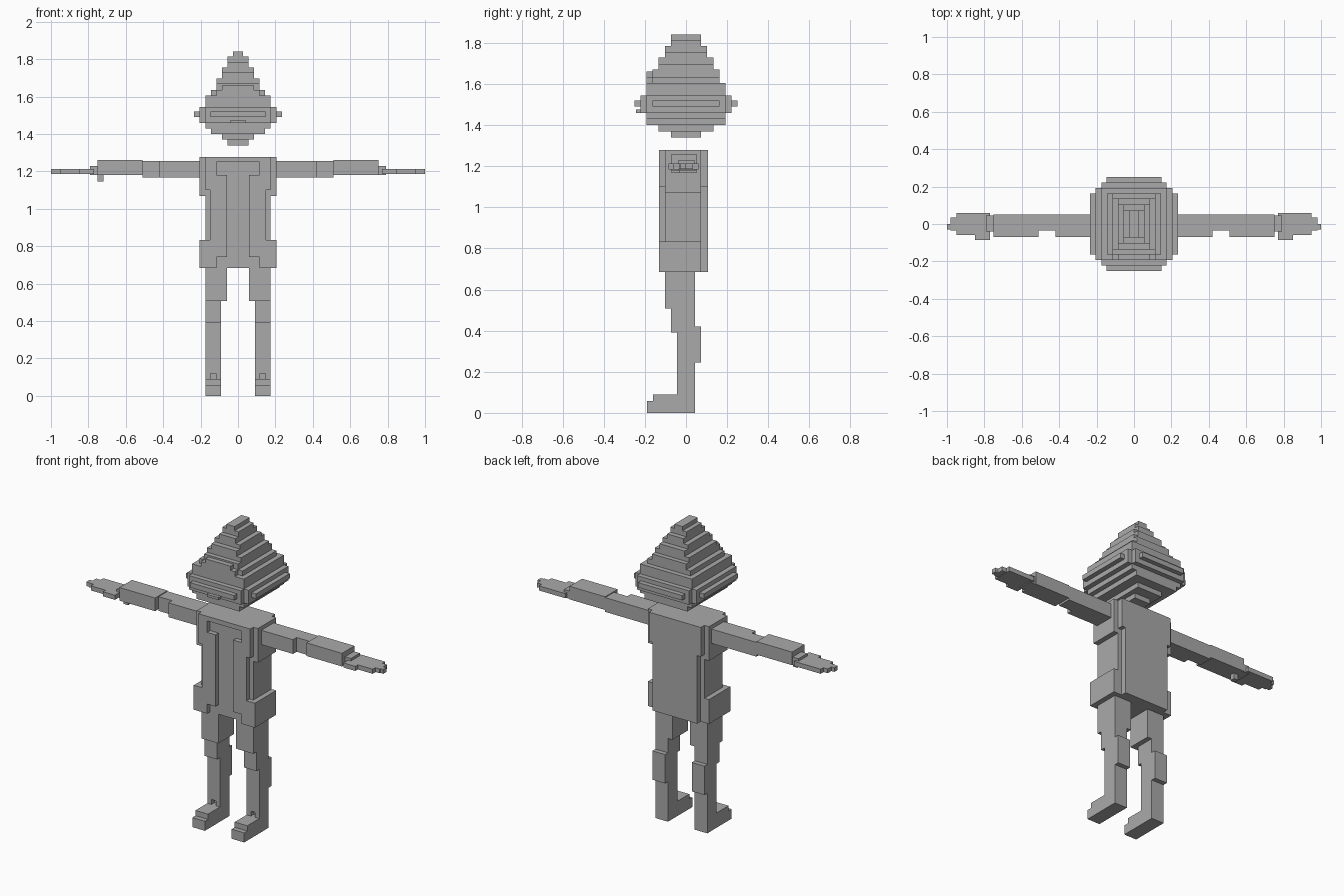
import bpy, bmesh

grey = bpy.data.materials.new("plain grey")
grey.diffuse_color = (0.4, 0.4, 0.4, 1)


def blocks(name, boxes, mirror=False):
    """One object from boxes given as (x0, x1, y0, y1, z0, z1), optionally repeated on the other side."""
    bm = bmesh.new()
    for x0, x1, y0, y1, z0, z1 in boxes:
        for s in ((1, -1) if mirror else (1,)):
            a, b = sorted((x0 * s, x1 * s))
            cube = bmesh.ops.create_cube(bm, size=1)
            for v in cube["verts"]:
                v.co = (a if v.co.x < 0 else b, y0 if v.co.y < 0 else y1, z0 if v.co.z < 0 else z1)
    mesh = bpy.data.meshes.new(name)
    bm.to_mesh(mesh)
    bm.free()
    mesh.materials.append(grey)
    obj = bpy.data.objects.new(name, mesh)
    bpy.context.collection.objects.link(obj)
    return obj


def layer(hx, hy, z0, z1):
    return (-hx, hx, -hy, hy, z0, z1)


# Stepped head, from chin to pointed crown
blocks("head", [
    layer(.055, .073, 1.34, 1.37),
    layer(.085, .135, 1.37, 1.40),
    layer(.145, .193, 1.40, 1.43),
    layer(.175, .193, 1.43, 1.46),
    layer(.206, .193, 1.46, 1.545),
    layer(.175, .222, 1.46, 1.545),
    layer(.175, .193, 1.545, 1.605),
    layer(.145, .163, 1.605, 1.635),
    layer(.115, .163, 1.635, 1.67),
    layer(.115, .135, 1.67, 1.697),
    layer(.085, .135, 1.697, 1.73),
    layer(.085, .103, 1.73, 1.755),
    layer(.055, .103, 1.755, 1.785),
    layer(.055, .073, 1.785, 1.815),
    layer(.028, .073, 1.815, 1.84),
])
# Ridge running around the head
blocks("head_band", [layer(.235, .163, 1.49, 1.52), layer(.148, .25, 1.49, 1.52)])
# Brow steps and lip on the face
blocks("brow", [(-.115, .115, -.193, -.16, 1.60, 1.635), (-.085, .085, -.193, -.16, 1.635, 1.66)])
blocks("lip", [(-.04, .04, -.243, -.22, 1.46, 1.475)])

# Torso core with layered sides
blocks("torso", [
    (-.15, .15, -.103, .107, .685, 1.278),
    (-.175, .175, -.103, .073, .685, 1.278),
    (-.206, .206, -.103, .073, 1.07, 1.278),
    (-.175, .175, -.132, .107, 1.25, 1.278),
])
blocks("shoulder_corner", [(.115, .175, -.132, .107, 1.10, 1.25)], True)
# Raised front panels beside the middle strip
blocks("front_panel", [
    (.06, .15, -.132, -.10, .743, 1.18),
    (.115, .15, -.132, -.10, .685, 1.25),
], True)
blocks("hip", [(.12, .206, -.132, .073, .685, .834)], True)

# Arms held straight out
blocks("arm", [
    (.20, .42, -.07, .05, 1.168, 1.255),
    (.42, .51, -.035, .05, 1.168, 1.255),
    (.51, .75, -.07, .05, 1.18, 1.26),
], True)
blocks("hand", [
    (.74, .79, -.04, .045, 1.18, 1.228),
    (.77, .85, -.085, .06, 1.185, 1.213),
    (.85, .95, -.06, .06, 1.185, 1.213),
    (.95, .98, -.035, .035, 1.187, 1.213),
    (.98, 1.0, -.03, 0, 1.187, 1.213),
], True)
blocks("left_thumb", [(-.75, -.72, -.03, 0, 1.145, 1.185)])

# Legs with knees, calves and ankles
blocks("leg", [
    (.06, .175, -.103, .045, .507, .685),
    (.09, .175, -.073, .045, .39, .507),
    (.09, .175, -.045, .045, .12, .39),
    (.09, .175, -.015, .045, .08, .12),
    (.09, .118, -.045, .0, .08, .12),
    (.147, .175, -.045, .0, .08, .12),
    (.09, .175, .04, .073, .244, .42),
], True)
blocks("foot", [(.09, .175, -.19, .045, 0, .058), (.09, .175, -.16, .045, .058, .09)], True)
